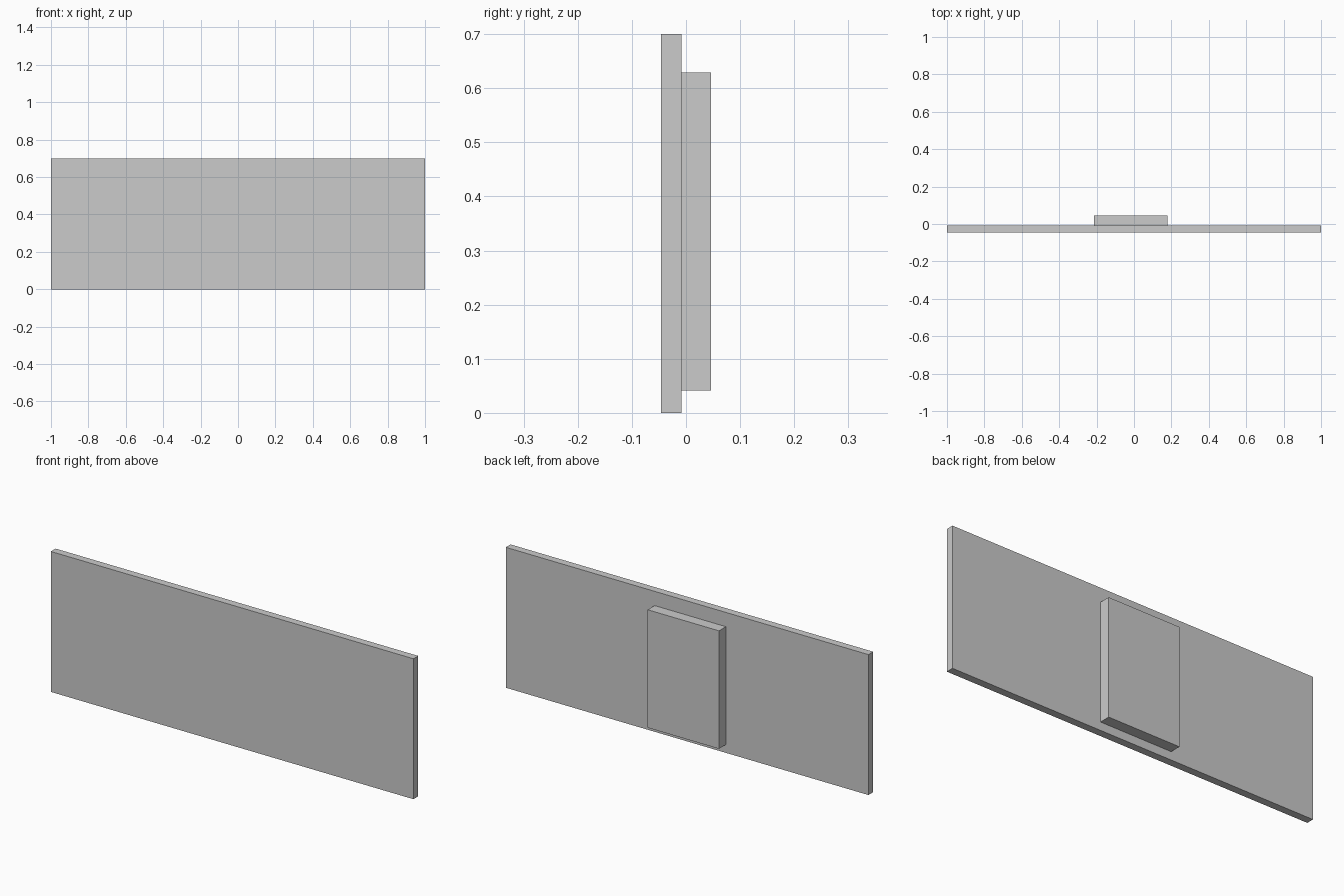
import bpy

if "Cube" in bpy.data.objects:
    bpy.data.objects.remove(bpy.data.objects["Cube"])


def box(name, x, y, z):
    """Axis-aligned box from (min, max) ranges."""
    bpy.ops.mesh.primitive_cube_add(
        size=1, location=[(a + b) / 2 for a, b in (x, y, z)])
    ob = bpy.context.object
    ob.name = name
    ob.scale = [b - a for a, b in (x, y, z)]
    bpy.ops.object.transform_apply(location=False, rotation=False, scale=True)
    return ob


# Wide flat front panel
box("panel", (-1.0, 1.0), (-0.046, -0.0085), (0.0, 0.70))

# Slightly off-centre housing on the back
box("back_housing", (-0.214, 0.179), (-0.0085, 0.046), (0.041, 0.629))
